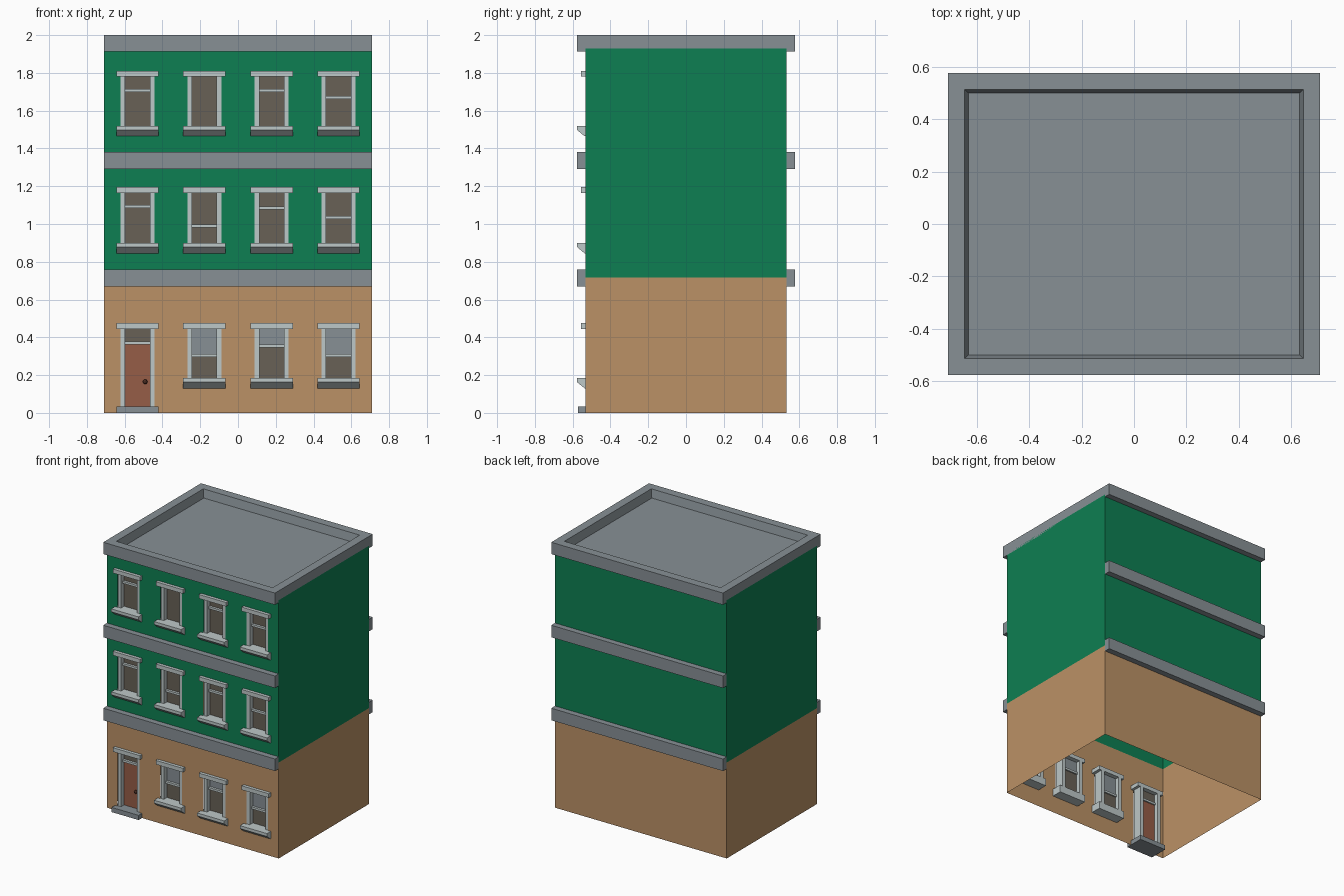
import bpy, bmesh, math
from mathutils import Matrix

if "Cube" in bpy.data.objects:
    bpy.data.objects.remove(bpy.data.objects["Cube"])


def mat(name, rgb):
    m = bpy.data.materials.new(name)
    lin = [((c / 255 + 0.055) / 1.055) ** 2.4 if c > 10 else c / 255 / 12.92 for c in rgb]
    m.diffuse_color = (*lin, 1)
    m.use_nodes = True
    m.node_tree.nodes["Principled BSDF"].inputs["Base Color"].default_value = m.diffuse_color
    return m


GREEN = mat("green_paint", (13, 127, 82))
TAN = mat("tan_plaster", (187, 145, 102))
GREY = mat("grey_stone", (135, 144, 149))
LIGHT = mat("light_trim", (190, 200, 200))
GLASS = mat("dark_glass", (104, 97, 86))
DOOR = mat("red_brown_door", (150, 93, 71))
KNOB = mat("dark_knob", (75, 45, 35))

W, D, H = 0.71, 0.533, 1.93        # wall half width, half depth, height
OUT = 0.577                        # how far bands reach in y
COLS = (-0.532, -0.178, 0.178, 0.532)
JW, HW, LW = 0.065, 0.09, 0.112    # glass, opening and lintel half widths
BACK, PANE = -0.455, -0.492        # inner end of trim, plane of the glass


def finish(name, bm, *mats):
    me = bpy.data.meshes.new(name)
    bm.to_mesh(me)
    bm.free()
    for m in mats:
        me.materials.append(m)
    ob = bpy.data.objects.new(name, me)
    bpy.context.collection.objects.link(ob)
    return ob


def box(name, x0, x1, y0, y1, z0, z1, m):
    bm = bmesh.new()
    bmesh.ops.create_cube(bm, size=1)
    for v in bm.verts:
        v.co = ((x0, x1)[v.co.x > 0], (y0, y1)[v.co.y > 0], (z0, z1)[v.co.z > 0])
    return finish(name, bm, m)


def plate(name, x0, x1, z0, z1, m):
    return box(name, x0, x1, PANE, PANE + 0.004, z0, z1, m)


def sill(name, c, top):
    # slab with a chamfered underside
    prof = [(-OUT, top), (-OUT, top - 0.022), (-D - 0.004, top - 0.055),
            (BACK, top - 0.055), (BACK, top)]
    bm = bmesh.new()
    f = bm.faces.new([bm.verts.new((c - LW, y, z)) for y, z in prof])
    r = bmesh.ops.extrude_face_region(bm, geom=[f])
    for v in r["geom"]:
        if isinstance(v, bmesh.types.BMVert):
            v.co.x += 2 * LW
    bmesh.ops.recalc_face_normals(bm, faces=bm.faces)
    return finish(name, bm, LIGHT)


# Openings: (centre, bottom, top, rail height or None, floor)
ROWS = [(0.185, 0.445, (0.371, 0.305, 0.355, 0.305)),
        (0.90, 1.165, (1.092, 0.99, 1.085, 1.035)),
        (1.52, 1.78, (1.706, None, 1.706, 1.67))]
openings = []
for fl, (z0, z1, rails) in enumerate(ROWS):
    for i, c in enumerate(COLS):
        is_door = fl == 0 and i == 0
        openings.append((c, 0.035 if is_door else z0, z1, rails[i], fl, is_door))

# Hollow wall shell, open below, with holes in the front
SPLIT = 0.717
xs = sorted({-W, W} | {c + s * HW for c in COLS for s in (-1, 1)})
zs = sorted({0, SPLIT, H} | {z for o in openings for z in o[1:3]})
bm = bmesh.new()


def quad(*pts):
    f = bm.faces.new([bm.verts.new(p) for p in pts])
    f.material_index = int(f.calc_center_median().z > SPLIT)


for xa, xb in zip(xs, xs[1:]):
    for za, zb in zip(zs, zs[1:]):
        xm, zm = (xa + xb) / 2, (za + zb) / 2
        if not any(abs(xm - o[0]) < HW and o[1] < zm < o[2] for o in openings):
            quad((xa, -D, za), (xb, -D, za), (xb, -D, zb), (xa, -D, zb))
for za, zb in ((0, SPLIT), (SPLIT, H)):
    for (xa, ya), (xb, yb) in (((W, -D), (W, D)), ((W, D), (-W, D)), ((-W, D), (-W, -D))):
        quad((xa, ya, za), (xb, yb, za), (xb, yb, zb), (xa, ya, zb))
bmesh.ops.remove_doubles(bm, verts=bm.verts, dist=1e-5)
finish("walls", bm, TAN, GREEN)

# Stone bands on front and back
for n, z in (("lower", 0.67), ("upper", 1.29)):
    box(n + "_front_band", -W, W, -OUT, -D, z, z + 0.09, GREY)
    box(n + "_back_band", -W, W, D, OUT, z, z + 0.09, GREY)

# Roof slab with sunken, slope-sided centre
roof = box("roof_cornice", -W, W, -OUT, OUT, 1.912, 2.0, GREY)
bm = bmesh.new()
bm.from_mesh(roof.data)
bm.normal_update()
top = max(bm.faces, key=lambda f: f.calc_center_median().z)
bmesh.ops.inset_region(bm, faces=[top], thickness=0.09)
bmesh.ops.inset_region(bm, faces=[top], thickness=0.02)
for v in top.verts:
    v.co.z -= 0.06
bm.to_mesh(roof.data)
bm.free()

# Windows and door
for k, (c, z0, z1, rail, fl, is_door) in enumerate(openings):
    p = "door" if is_door else f"window_{k}"
    box(p + "_lintel", c - LW, c + LW, -0.557, BACK, z1, z1 + 0.03, LIGHT)
    for n, s in (("left", -1), ("right", 1)):
        a, b = sorted((c + s * JW, c + s * HW))
        box(f"{p}_{n}_jamb", a, b, -0.528, BACK, z0, z1, LIGHT)
    if rail:
        box(p + "_rail", c - JW, c + JW, PANE - 0.018, PANE + 0.014,
            rail - 0.008, rail + 0.008, LIGHT)
    if is_door:
        box("door_step", c - LW, c + LW, -0.573, -0.43, 0, 0.035, GREY)
        plate("door_leaf", c - JW, c + JW, z0, rail, DOOR)
        plate("door_transom_glass", c - JW, c + JW, rail, z1, GLASS)
        bm = bmesh.new()
        bmesh.ops.create_uvsphere(
            bm, u_segments=10, v_segments=6, radius=0.013,
            matrix=Matrix.Translation((c + 0.04, PANE - 0.012, 0.165)))
        finish("door_knob", bm, KNOB)
        continue
    sill(p + "_sill", c, z0)
    if fl == 0:
        plate(p + "_glass", c - JW, c + JW, z0, rail, GLASS)
        plate(p + "_blind", c - JW, c + JW, rail, z1, GREY)
    else:
        plate(p + "_glass", c - JW, c + JW, z0, z1, GLASS)
